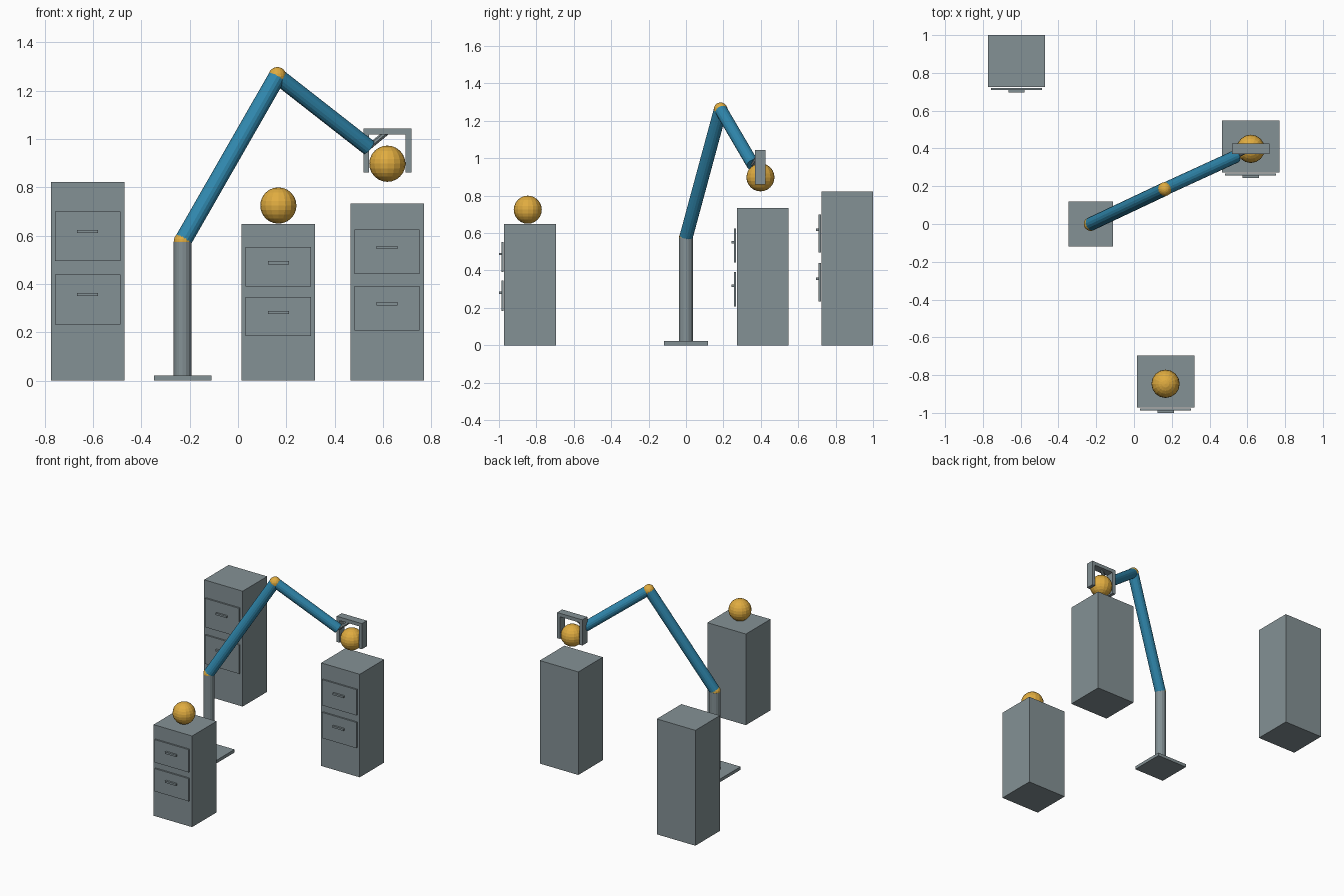
import bpy
from mathutils import Vector

if "Cube" in bpy.data.objects:
    bpy.data.objects.remove(bpy.data.objects["Cube"])


def material(name, rgb):
    m = bpy.data.materials.new(name)
    m.diffuse_color = [(c / 255 / 12.92 if c < 11 else ((c / 255 + 0.055) / 1.055) ** 2.4)
                       for c in rgb] + [1]
    m.use_nodes = True
    m.node_tree.nodes["Principled BSDF"].inputs["Base Color"].default_value = m.diffuse_color
    return m


GREY = material("steel grey", (132, 145, 149))
BLUE = material("arm blue", (48, 136, 174))
GOLD = material("ball gold", (224, 172, 64))


def finish(name, mat):
    ob = bpy.context.object
    ob.name = name
    ob.data.materials.append(mat)
    return ob


def box(name, center, size, mat=GREY):
    bpy.ops.mesh.primitive_cube_add(size=1, location=center)
    bpy.context.object.scale = size
    return finish(name, mat)


def ball(name, center, radius):
    bpy.ops.mesh.primitive_uv_sphere_add(segments=16, ring_count=12, radius=radius, location=center)
    return finish(name, GOLD)


def rod(name, start, end, radius, mat, sides=16):
    a, b = Vector(start), Vector(end)
    bpy.ops.mesh.primitive_cylinder_add(vertices=sides, radius=radius, depth=(b - a).length,
                                        location=(a + b) / 2)
    bpy.context.object.rotation_euler = (b - a).to_track_quat('Z', 'Y').to_euler()
    return finish(name, mat)


# Cabinets with two floating drawer fronts and handles
def cabinet(label, x, y, h):
    depth = 0.276
    front = y - depth / 2
    box(label + "_cabinet", (x, y, h / 2), (0.304, depth, h))
    for i, level in enumerate((0.409, 0.727)):
        box(f"{label}_drawer_{i}", (x, front - 0.009, level * h), (0.27, 0.011, 0.25 * h))
        box(f"{label}_handle_{i}", (x, front - 0.021, (level + 0.025) * h), (0.087, 0.014, 0.013))


cabinet("tall", -0.622, 0.862, 0.822)
cabinet("short", 0.167, -0.834, 0.649)
cabinet("middle", 0.617, 0.41, 0.734)

# Pedestal
box("base_plate", (-0.229, 0, 0.011), (0.237, 0.237, 0.022))
rod("column", (-0.229, 0, 0.022), (-0.229, 0, 0.575), 0.037, GREY)

# Jointed arm
shoulder = (-0.229, 0, 0.577)
elbow = (0.163, 0.185, 1.261)
wrist = (0.54, 0.358, 0.966)
ball("shoulder_joint", shoulder, 0.037)
ball("elbow_joint", elbow, 0.037)
rod("upper_arm", shoulder, elbow, 0.036, BLUE)
rod("forearm", elbow, wrist, 0.034, BLUE)

# Gripper
gx, gy = 0.618, 0.398
rod("wrist_rod", wrist, (gx, gy, 1.03), 0.012, GREY, 8)
box("gripper_bar", (gx, gy, 1.031), (0.198, 0.056, 0.025))
for side in (-1, 1):
    box("gripper_finger", (gx + side * 0.0875, gy, 0.952), (0.023, 0.056, 0.182))

# Balls
ball("held_ball", (gx, gy, 0.898), 0.075)
ball("resting_ball", (0.167, -0.846, 0.725), 0.075)
